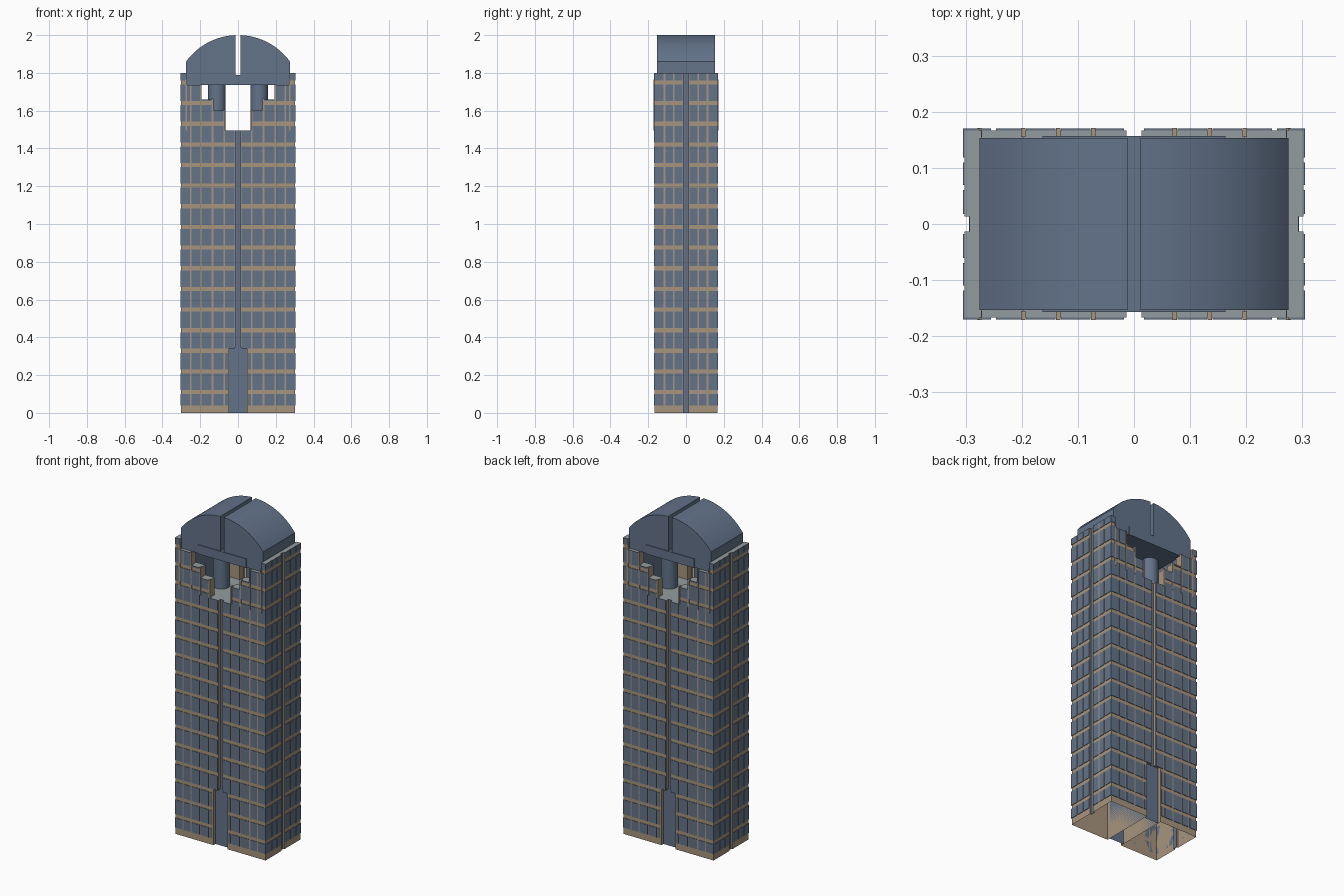
import bpy, bmesh, math

if "Cube" in bpy.data.objects:
    bpy.data.objects.remove(bpy.data.objects["Cube"])

def material(name, rgb):
    m = bpy.data.materials.new(name)
    m.diffuse_color = (*rgb, 1)
    m.use_nodes = True
    m.node_tree.nodes["Principled BSDF"].inputs["Base Color"].default_value = m.diffuse_color
    return m

BLUE = material("slate_blue_glass", (0.125, 0.172, 0.255))
TAN = material("tan_stone", (0.39, 0.30, 0.205))
GREY = material("grey_roof", (0.29, 0.335, 0.35))

def finish(bm, name, mats, roof=False, open_bottom=False):
    bmesh.ops.recalc_face_normals(bm, faces=bm.faces)
    bm.normal_update()
    if roof:                       # upward faces take the second material
        for f in bm.faces:
            f.material_index = 1 if f.normal.z > 0.9 else 0
    if open_bottom:
        low = [f for f in bm.faces if f.normal.z < -0.9 and f.calc_center_median().z < 0.01]
        bmesh.ops.delete(bm, geom=low, context='FACES')
    me = bpy.data.meshes.new(name)
    bm.to_mesh(me)
    bm.free()
    for m in mats:
        me.materials.append(m)
    ob = bpy.data.objects.new(name, me)
    bpy.context.collection.objects.link(ob)
    return ob

def prism(bm, pts, axis, a, b):
    """Extrude a 2D outline along y (points are x,z) or z (points are x,y)."""
    at = (lambda p, t: (p[0], t, p[1])) if axis == 'y' else (lambda p, t: (p[0], p[1], t))
    lo = [bm.verts.new(at(p, a)) for p in pts]
    hi = [bm.verts.new(at(p, b)) for p in pts]
    bm.faces.new(lo)
    bm.faces.new(hi[::-1])
    for i in range(len(pts)):
        j = (i + 1) % len(pts)
        bm.faces.new((lo[i], hi[i], hi[j], lo[j]))

def box(bm, x0, x1, y0, y1, z0, z1):
    prism(bm, [(x0, y0), (x1, y0), (x1, y1), (x0, y1)], 'z', z0, z1)

def mbox(bm, sx, sy, x0, x1, y0, y1, z0, z1):
    xs, ys = sorted((sx * x0, sx * x1)), sorted((sy * y0, sy * y1))
    box(bm, *xs, *ys, z0, z1)

W, D, T = 0.305, 0.17, 0.003       # half width, half depth, pane thickness
DECK, TOP, PORTAL, SLOT = 1.495, 1.8, 0.345, 0.013
SIGNS = [(sx, sy) for sx in (1, -1) for sy in (1, -1)]

# stone shafts: notched half footprints, open underneath
bm = bmesh.new()
for s in (1, -1):
    for xi, z0, z1 in ((0.048, 0, PORTAL), (SLOT, PORTAL, DECK)):
        x, y = W - T, D - T
        pts = [(xi, -y), (x, -y), (x, -SLOT), (0.293, -SLOT), (0.293, SLOT),
               (x, SLOT), (x, y), (xi, y)]
        prism(bm, [(s * px, py) for px, py in pts], 'z', z0, z1)
finish(bm, "stone_shafts", [TAN, GREY], True, True)

# blue recesses: entrance portals, centre slot, side slots
bm = bmesh.new()
box(bm, -0.048, 0.048, -0.148, 0.148, 0, PORTAL)
finish(bm, "entrance_portals", [BLUE], open_bottom=True)
bm = bmesh.new()
box(bm, -SLOT, SLOT, -0.15, 0.15, PORTAL, DECK)
finish(bm, "centre_slot", [BLUE, GREY], True)
bm = bmesh.new()
for s in (1, -1):
    mbox(bm, s, 1, 0.292, 0.294, -SLOT, SLOT, 0, DECK)
finish(bm, "side_slots", [BLUE])

# stepped crown bays at front and back, and full-height side walls
BAYS = [(0.073, 0.135, 1.6), (0.135, 0.197, 1.66), (0.197, 0.275, 1.735)]
bm = bmesh.new()
for sx, sy in SIGNS:
    for x0, x1, z in BAYS:
        mbox(bm, sx, sy, x0, x1, 0.12, D - T, DECK, z)
    mbox(bm, sx, sy, 0.272, W - T, SLOT, D - T, DECK, TOP)
finish(bm, "crown_bays", [TAN, GREY], True)
bm = bmesh.new()
for s in (1, -1):
    mbox(bm, s, 1, 0.205, 0.274, -0.15, 0.15, DECK, 1.735)
    mbox(bm, s, 1, 0.27, 0.293, -0.02, 0.02, DECK, TOP)
finish(bm, "crown_inner_walls", [BLUE, GREY], True)

# slim posts between the bays
bm = bmesh.new()
for sx, sy in SIGNS:
    for x, z in ((0.073, 1.6), (0.135, 1.66), (0.197, 1.735), (0.275, 1.76)):
        mbox(bm, sx, sy, x - 0.004, x + 0.004, 0.155, D + 0.001, DECK, z + 0.005)
finish(bm, "crown_posts", [TAN])

# window panes between stone bands and mullions
bands = [0.11 + 0.1093 * k for k in range(16)]
rows = list(zip([0.04] + [b + 0.011 for b in bands], [b - 0.011 for b in bands] + [TOP]))
front = [(SLOT, 0.073), (0.073, 0.135), (0.135, 0.197), (0.197, 0.25), (0.25, 0.275), (0.275, W)]
side = [(SLOT, 0.065), (0.065, 0.114), (0.114, D)]
limit = [DECK] + [b[2] for b in BAYS] + [1.735, TOP]
M = 0.0045                         # half mullion
bm = bmesh.new()
for sx, sy in SIGNS:
    for z0, z1 in rows:
        for i, (a, b) in enumerate(front):
            top = min(z1, limit[i])
            if top - z0 < 0.005:
                continue
            lo = 0.053 if i == 0 and z1 < PORTAL else a + M
            if i == 5:             # last bay joins its neighbour seamlessly
                lo = a
            hi = W if i == 5 else (b if i == 4 else b - M)
            mbox(bm, sx, sy, lo, hi, D - T, D, z0, top)
        for a, b in side:
            mbox(bm, sx, sy, W - T, W, a + M, D if b == D else b - M, z0, z1)
finish(bm, "window_panes", [BLUE])

# barrel vault in two halves split by a slot
R = (0.275 ** 2 + 0.14 ** 2) / 0.28
a0, a1 = math.asin(0.012 / R), math.asin(0.275 / R)
arc = [(R * math.sin(a0 + (a1 - a0) * i / 24), 2 - R + R * math.cos(a0 + (a1 - a0) * i / 24))
       for i in range(25)]
bm = bmesh.new()
for s in (1, -1):
    prism(bm, [(s * x, z) for x, z in [(0.012, 1.737)] + arc + [(0.275, 1.737)]], 'y', -0.153, 0.153)
vault = finish(bm, "vaulted_roof", [BLUE])

# beam below the vault
bm = bmesh.new()
box(bm, -0.163, 0.163, -0.157, 0.157, 1.735, 1.79)
finish(bm, "vault_beam", [BLUE])

# round columns carrying the vault
bm = bmesh.new()
for s in (1, -1):
    ring = [(s * 0.112 + 0.047 * math.cos(t * math.pi / 16), 0.047 * math.sin(t * math.pi / 16))
            for t in range(32)]
    prism(bm, ring, 'z', DECK - 0.005, 1.74)
columns = finish(bm, "round_columns", [BLUE])

for ob in (vault, columns):
    bpy.ops.object.select_all(action='DESELECT')
    ob.select_set(True)
    bpy.context.view_layer.objects.active = ob
    bpy.ops.object.shade_smooth_by_angle(angle=math.radians(25))
